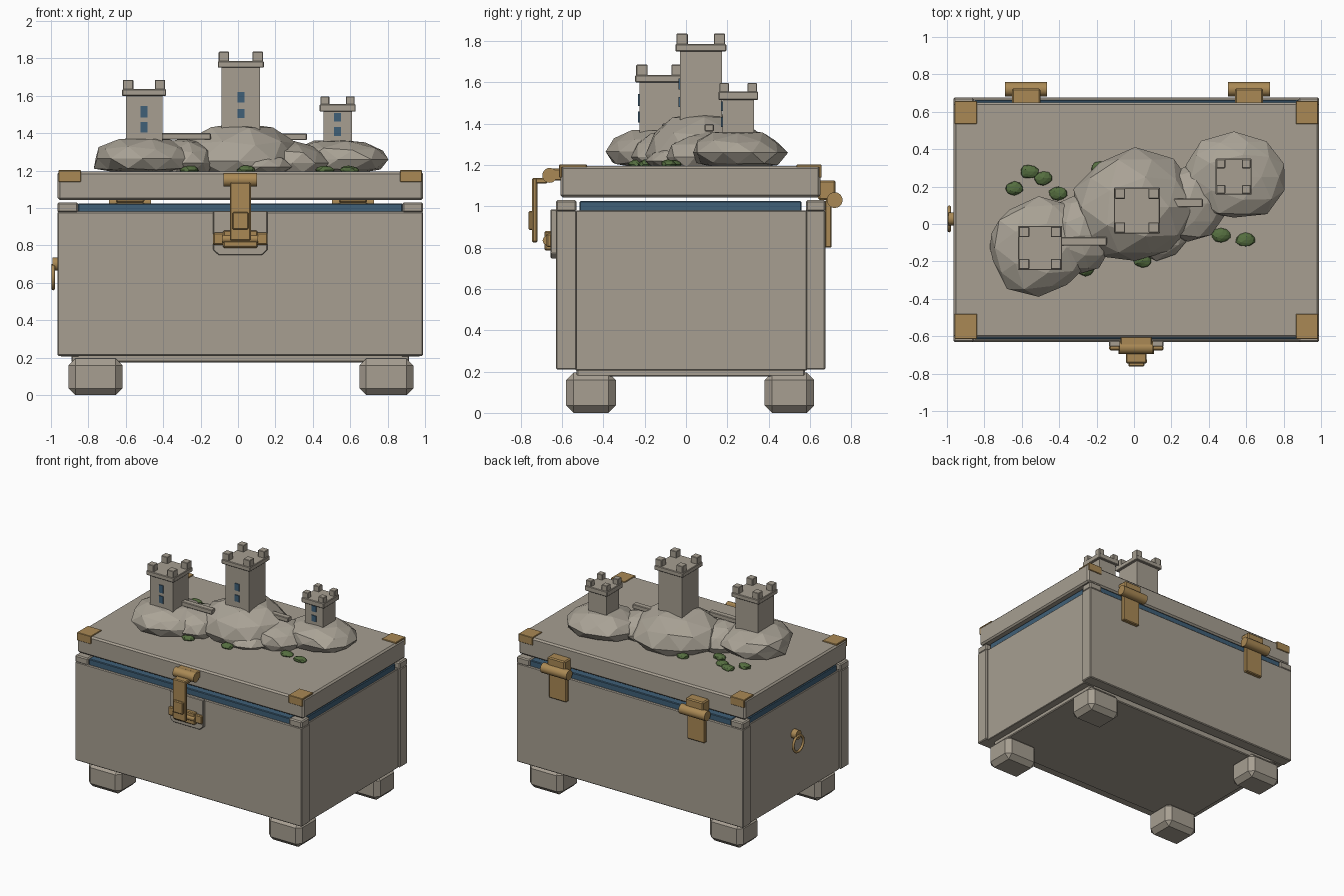
import bpy, bmesh, math, random
from mathutils import Vector

if "Cube" in bpy.data.objects:
    bpy.data.objects.remove(bpy.data.objects["Cube"])

random.seed(5)
CX, CY = 0.0125, 0.0225          # chest centre


def material(name, rgb):
    m = bpy.data.materials.new(name)
    m.diffuse_color = (*rgb, 1)
    m.use_nodes = True
    m.node_tree.nodes["Principled BSDF"].inputs["Base Color"].default_value = m.diffuse_color
    return m


STONE = material("warm_stone", (0.385, 0.345, 0.285))
ROCK = material("pale_rock", (0.40, 0.365, 0.305))
BRASS = material("brass", (0.40, 0.25, 0.09))
BLUE = material("blue_trim", (0.05, 0.115, 0.185))
GREEN = material("moss_green", (0.09, 0.155, 0.05))


def finish(name, bm, mat, bevel=0.0, segs=1):
    if bevel:
        bmesh.ops.bevel(bm, geom=bm.edges[:], offset=bevel, segments=segs,
                        affect='EDGES', clamp_overlap=True)
    bmesh.ops.recalc_face_normals(bm, faces=bm.faces[:])
    me = bpy.data.meshes.new(name)
    bm.to_mesh(me)
    bm.free()
    me.materials.append(mat)
    ob = bpy.data.objects.new(name, me)
    bpy.context.collection.objects.link(ob)
    return ob


def box(name, x, y, z, mat, bevel=0.0):
    """Box from (min, max) ranges."""
    bm = bmesh.new()
    bmesh.ops.create_cube(bm, size=1)
    for v in bm.verts:
        v.co = Vector([(r[0] + r[1]) / 2 + c * (r[1] - r[0]) for c, r in zip(v.co, (x, y, z))])
    return finish(name, bm, mat, bevel)


def rod(name, cx, length, y, z, r, mat):
    """Smooth cylinder along x."""
    bm = bmesh.new()
    bmesh.ops.create_cone(bm, cap_ends=True, segments=20, radius1=r, radius2=r, depth=length)
    for v in bm.verts:
        v.co = Vector((cx + v.co.z, y + v.co.x, z + v.co.y))
    for f in bm.faces:
        f.smooth = len(f.verts) == 4
    return finish(name, bm, mat)


def blob(name, c, r, mat, jitter, subdiv=2, floor=1.19):
    """Faceted boulder with a flat base."""
    bm = bmesh.new()
    bmesh.ops.create_icosphere(bm, subdivisions=subdiv, radius=1)
    for v in bm.verts:
        k = 1 + random.uniform(-jitter, jitter)
        v.co = Vector([c[i] + v.co[i] * r[i] * k for i in range(3)])
        v.co.z = max(v.co.z, floor)
    return finish(name, bm, mat)


# Chest walls, floor and corner blocks
for side, y in (("front", (-0.63, -0.53)), ("back", (0.58, 0.675))):
    box(side + "_wall", (-0.965, 0.99), y, (0.21, 0.98), STONE, 0.006)
    for x in ((-0.965, -0.855), (0.88, 0.99)):
        box(side + "_corner_block", x, y, (0.975, 1.03), STONE, 0.008)
for side, x in (("left", (-0.948, -0.85)), ("right", (0.875, 0.973))):
    box(side + "_wall", x, (-0.535, 0.585), (0.205, 0.98), STONE, 0.004)
box("floor", (-0.89, 0.915), (-0.53, 0.575), (0.175, 0.25), STONE, 0.006)

# Feet
for x in (-0.762, 0.793):
    for y in (-0.46, 0.5):
        box("foot", (x - 0.144, x + 0.144), (y - 0.12, y + 0.12), (0, 0.195), STONE, 0.036)

# Blue rim strips under the lid
for y in ((-0.618, -0.54), (0.585, 0.663)):
    box("rim_strip", (-0.855, 0.88), y, (0.975, 1.025), BLUE, 0.005)
for x in ((-0.94, -0.87), (0.895, 0.965)):
    box("side_rim_strip", x, (-0.515, 0.56), (0.975, 1.025), BLUE, 0.005)

# Lid with brass corner plates
box("lid", (-0.965, 0.99), (-0.607, 0.65), (1.042, 1.195), STONE, 0.012)
for x in ((-0.96, -0.84), (0.865, 0.985)):
    for out, inn in ((-0.614, -0.48), (0.657, 0.535)):
        box("corner_plate", x, sorted((out, inn)), (1.188, 1.202), BRASS, 0.003)
        flap = sorted((out, out - 0.014 * math.copysign(1, out)))
        box("corner_flap", x, flap, (1.14, 1.2), BRASS, 0.003)

# Back hinges
for x in (-0.577, 0.615):
    box("hinge_lid_leaf", (x - 0.076, x + 0.076), (0.64, 0.725), (1.03, 1.125), BRASS, 0.008)
    box("hinge_wall_leaf", (x - 0.076, x + 0.076), (0.672, 0.705), (0.8, 1.03), BRASS, 0.006)
    rod("hinge_pin", x, 0.225, 0.72, 1.03, 0.038, BRASS)

# Latch back plate with clipped lower corners
bm = bmesh.new()
outline = [(-0.145, 0.985), (-0.145, 0.775), (-0.115, 0.748), (0.115, 0.748), (0.145, 0.775), (0.145, 0.985)]
face = bm.faces.new([bm.verts.new((CX + x, -0.655, z)) for x, z in outline])
ext = bmesh.ops.extrude_face_region(bm, geom=[face])
for v in ext["geom"]:
    if isinstance(v, bmesh.types.BMVert):
        v.co.y = -0.625
finish("latch_back_plate", bm, STONE, 0.004)

# Latch hasp, knuckle and catch
rod("latch_knuckle", CX, 0.18, -0.66, 1.15, 0.036, BRASS)
box("latch_lid_mount", (CX - 0.085, CX + 0.085), (-0.65, -0.6), (1.125, 1.182), BRASS, 0.006)
box("hasp_arm", (CX - 0.055, CX + 0.055), (-0.745, -0.67), (1.11, 1.138), BRASS, 0.006)
box("hasp_strap", (CX - 0.056, CX + 0.056), (-0.745, -0.72), (0.825, 1.138), BRASS, 0.006)
box("hasp_boss", (CX - 0.043, CX + 0.043), (-0.762, -0.735), (0.885, 0.978), BRASS, 0.006)
box("catch_plate", (CX - 0.092, CX + 0.092), (-0.685, -0.65), (0.787, 0.88), BRASS, 0.006)
rod("catch_pin", CX, 0.19, -0.672, 0.835, 0.022, BRASS)
for s in (-1, 1):
    x = CX + s * 0.115
    box("catch_wing", (x - 0.03, x + 0.03), (-0.675, -0.65), (0.803, 0.868), BRASS, 0.006)

# Ring pull on the left wall
bpy.ops.mesh.primitive_torus_add(major_radius=0.062, minor_radius=0.01, major_segments=28,
                                 minor_segments=8, location=(-0.988, CY + 0.005, 0.632),
                                 rotation=(0, math.pi / 2, 0))
ring = bpy.context.object
ring.name = "pull_ring"
ring.data.materials.append(BRASS)
bpy.ops.object.shade_smooth()
rod("ring_mount", -0.966, 0.05, CY + 0.005, 0.7, 0.035, BRASS)

# Boulders
blob("left_boulder", (-0.51, -0.125, 1.265), (0.275, 0.26, 0.115), ROCK, 0.07)
blob("middle_boulder", (0.005, 0.09, 1.25), (0.335, 0.305, 0.205), ROCK, 0.06)
blob("right_boulder", (0.535, 0.25, 1.26), (0.285, 0.23, 0.11), ROCK, 0.07)
blob("left_saddle_rock", (-0.29, -0.06, 1.24), (0.17, 0.21, 0.13), ROCK, 0.08)
blob("right_saddle_rock", (0.29, 0.11, 1.24), (0.2, 0.2, 0.12), ROCK, 0.08)
blob("front_saddle_rock", (0.12, -0.03, 1.22), (0.17, 0.16, 0.08), ROCK, 0.08)

# Moss tufts
for x, y in ((-0.56, 0.28), (-0.485, 0.245), (-0.64, 0.19), (-0.405, 0.165), (-0.18, 0.3),
             (0.045, -0.195), (-0.26, -0.24), (0.465, -0.06), (0.595, -0.085)):
    blob("moss_tuft", (x, y, 1.203), (0.05, 0.037, 0.024), GREEN, 0.1)


def tower(name, x, y, half, cap, cap_z, merlon, windows):
    """Square keep with cap slab, four corner merlons and two front windows."""
    box(name, (x - half, x + half), (y - half, y + half), (1.22, cap_z[0] + 0.01), STONE)
    box(name + "_cap", (x - cap, x + cap), (y - cap, y + cap), cap_z, STONE, 0.004)
    o = cap - merlon / 2 - 0.005
    for sx in (-o, o):
        for sy in (-o, o):
            mx, my, h = x + sx, y + sy, merlon / 2
            box(name + "_merlon", (mx - h, mx + h), (my - h, my + h),
                (cap_z[1] - 0.003, cap_z[1] + merlon * 0.92), STONE, 0.003)
    for z in windows:
        box(name + "_window", (x - 0.019, x + 0.019), (y - half - 0.006, y - half + 0.002), z, BLUE)


tower("left_tower", -0.502, -0.128, 0.098, 0.118, (1.6, 1.635), 0.055, ((1.485, 1.545), (1.405, 1.46)))
tower("middle_tower", 0.015, 0.072, 0.102, 0.123, (1.75, 1.785), 0.055, ((1.565, 1.62), (1.48, 1.53)))
tower("right_tower", 0.533, 0.253, 0.077, 0.096, (1.515, 1.555), 0.046, ((1.462, 1.507), (1.385, 1.432)))

# Footbridges between the boulders
box("left_bridge", (-0.41, -0.145), (-0.115, -0.07), (1.365, 1.4), STONE, 0.004)
box("right_bridge", (0.17, 0.368), (0.09, 0.135), (1.363, 1.398), STONE, 0.004)
